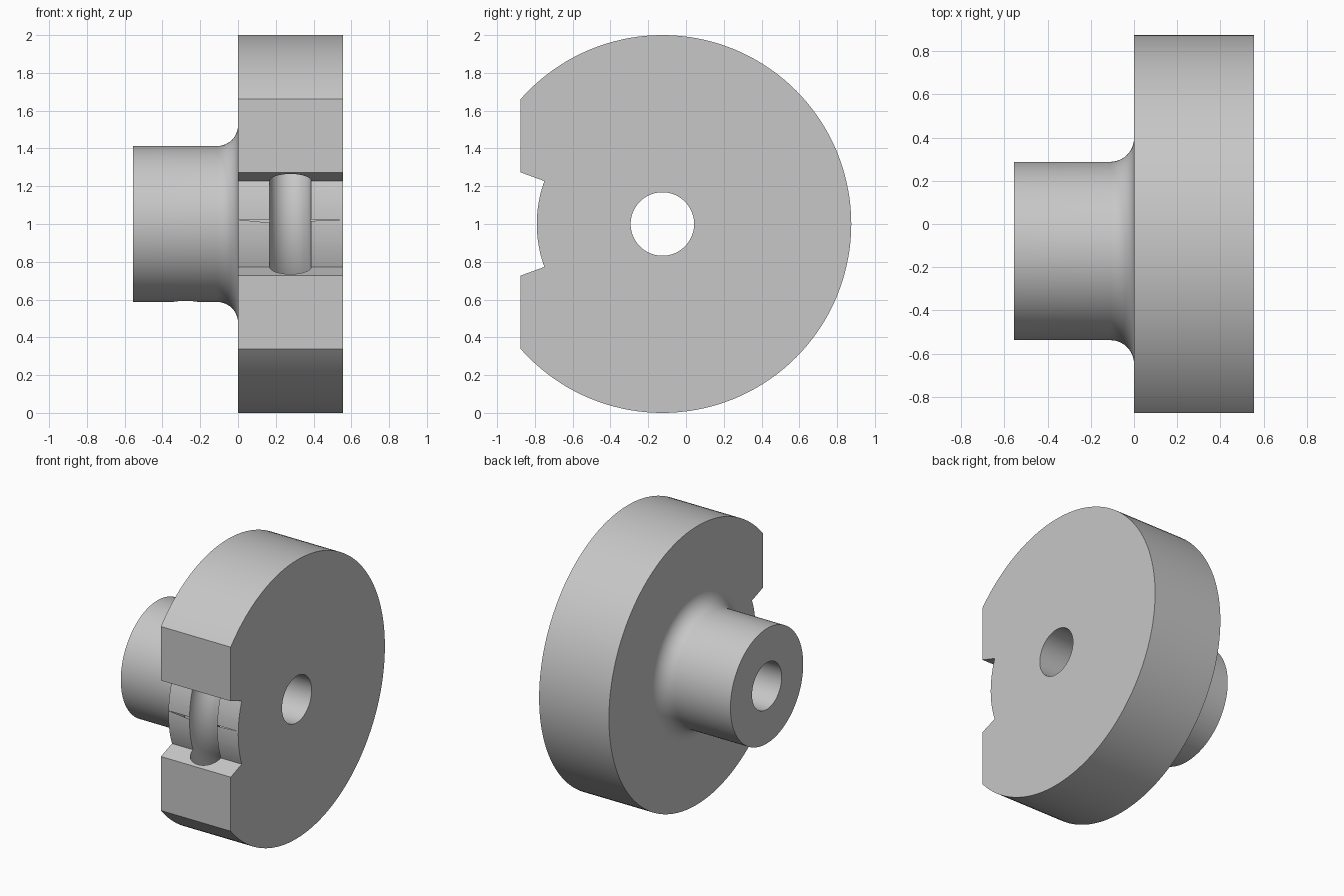
import bpy, bmesh
from math import sin, cos, pi, radians
from mathutils import Matrix, Vector

cube = bpy.data.objects.get("Cube")
if cube:
    bpy.data.objects.remove(cube, do_unlink=True)

CENTRE = Vector((0, -0.125, 1.0))   # wheel axis runs along x
HALF = 0.555                        # half of the total length
HUB_R, BORE_R, FILLET = 0.413, 0.168, 0.11
SEAT_R, TUBE_R, NOTCH = 0.665, 0.11, radians(20)

steel = bpy.data.materials.new("plain grey")
steel.use_nodes = True
grey = (0.57, 0.57, 0.57, 1)
steel.diffuse_color = grey
steel.node_tree.nodes["Principled BSDF"].inputs["Base Color"].default_value = grey


def add_object(name, bm):
    bmesh.ops.recalc_face_normals(bm, faces=bm.faces[:])
    mesh = bpy.data.meshes.new(name)
    bm.to_mesh(mesh)
    bm.free()
    mesh.materials.append(steel)
    ob = bpy.data.objects.new(name, mesh)
    ob.location = CENTRE
    bpy.context.collection.objects.link(ob)
    return ob


def lathe(name, profile, steps=144):
    """Turn a closed (x, radius) profile around the x axis."""
    bm = bmesh.new()
    rings = []
    for i in range(steps):
        a = 2 * pi * i / steps
        rings.append([bm.verts.new((x, r * cos(a), r * sin(a))) for x, r in profile])
    n = len(profile)
    for i in range(steps):
        p, q = rings[i], rings[(i + 1) % steps]
        for j in range(n):
            k = (j + 1) % n
            bm.faces.new((p[j], p[k], q[k], q[j]))
    return add_object(name, bm)


def prism(name, outline, x0, x1):
    """Extrude a (y, z) outline along x."""
    bm = bmesh.new()
    face = bm.faces.new([bm.verts.new((x0, y, z)) for y, z in outline])
    made = bmesh.ops.extrude_face_region(bm, geom=[face])["geom"]
    verts = [v for v in made if isinstance(v, bmesh.types.BMVert)]
    bmesh.ops.translate(bm, verts=verts, vec=(x1 - x0, 0, 0))
    return add_object(name, bm)


# Wheel and hub in one turned body, with a fillet between them
fillet = [(-FILLET + FILLET * sin(a), HUB_R + FILLET - FILLET * cos(a))
          for a in (radians(9 * i) for i in range(11))]
body = lathe("wheel_with_hub",
             [(-HALF, BORE_R), (-HALF, HUB_R)] + fillet
             + [(0, 1), (HALF, 1), (HALF, BORE_R)])

# Front flat with the radial-walled notch and its curved seat
seat = [(-SEAT_R * cos(a), SEAT_R * sin(a))
        for a in (NOTCH * i / 10 for i in range(-10, 11))]
lip = 0.75 * sin(NOTCH) / cos(NOTCH)
flat_cut = prism("flat_cutter",
                 [(-1.2, -1), (-0.75, -1), (-0.75, -lip)] + seat
                 + [(-0.75, lip), (-0.75, 1), (-1.2, 1)], -0.05, HALF + 0.1)

# Round channel following the seat
channel_cut = lathe("channel_cutter",
                    [(HALF / 2 + TUBE_R * cos(a), SEAT_R + TUBE_R * sin(a))
                     for a in (2 * pi * i / 40 for i in range(40))])

# Set screw hole under the hub
bm = bmesh.new()
bmesh.ops.create_cone(bm, cap_ends=True, segments=40, radius1=0.07, radius2=0.07,
                      depth=0.5, matrix=Matrix.Translation((-HALF / 2, 0, -0.35)))
screw_cut = add_object("screw_hole_cutter", bm)

# Apply the cuts
cutters = (flat_cut, channel_cut, screw_cut)
for cutter in cutters:
    cutter.hide_render = True
    mod = body.modifiers.new(cutter.name, "BOOLEAN")
    mod.operation = "DIFFERENCE"
    mod.solver = "EXACT"
    mod.object = cutter
bpy.ops.object.select_all(action="DESELECT")
body.select_set(True)
bpy.context.view_layer.objects.active = body
bpy.ops.object.convert(target="MESH")
for cutter in cutters:
    bpy.data.objects.remove(cutter, do_unlink=True)
bpy.ops.object.shade_smooth_by_angle(angle=radians(30))
